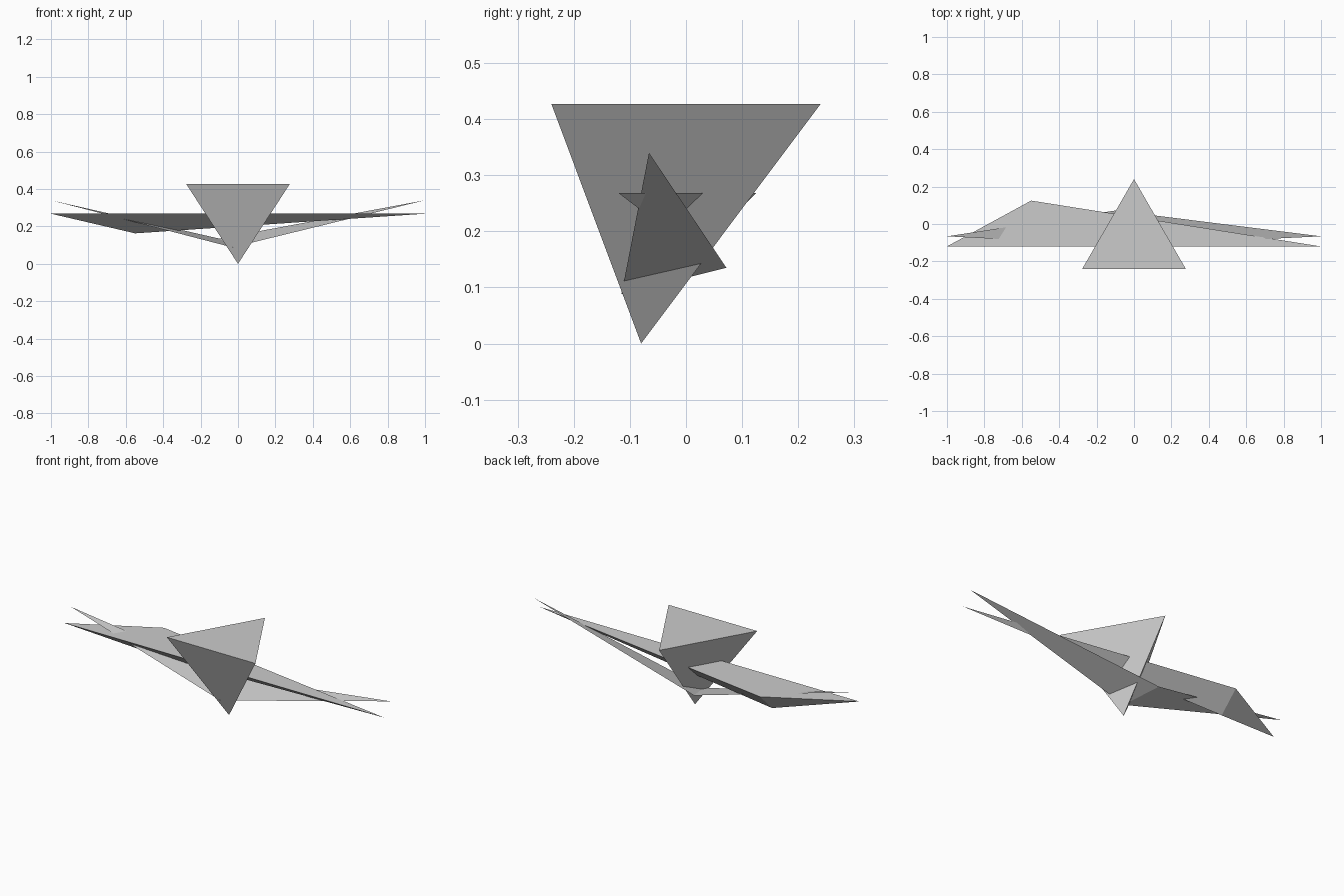
import bpy
import bmesh

cube = bpy.data.objects.get("Cube")
if cube:
    bpy.data.objects.remove(cube, do_unlink=True)

# One plain grey for everything
grey = bpy.data.materials.new("light_grey")
grey.use_nodes = True
colour = (0.6, 0.6, 0.6, 1)
grey.diffuse_color = colour
grey.node_tree.nodes["Principled BSDF"].inputs["Base Color"].default_value = colour


def finish(name, bm):
    mesh = bpy.data.meshes.new(name)
    bm.to_mesh(mesh)
    bm.free()
    mesh.materials.append(grey)
    obj = bpy.data.objects.new(name, mesh)
    bpy.context.collection.objects.link(obj)
    return obj


def pyramid(name, top, apex):
    """Closed three-sided pyramid standing on its apex."""
    bm = bmesh.new()
    ring = [bm.verts.new(p) for p in top]
    tip = bm.verts.new(apex)
    bm.faces.new(ring)
    for i in range(3):
        bm.faces.new((ring[i], tip, ring[(i + 1) % 3]))
    bmesh.ops.recalc_face_normals(bm, faces=bm.faces)
    return finish(name, bm)


# Central body: inverted pyramid
pyramid("body",
        [(-0.277, -0.24, 0.427), (0.277, -0.24, 0.427), (0, 0.24, 0.427)],
        (0, -0.08, 0))

# Long flat wing, deepest towards one end
pyramid("long_wing",
        [(-1, -0.12, 0.268), (1, -0.12, 0.268), (-0.55, 0.125, 0.268)],
        (-0.55, 0.017, 0.163))

# Thin upswept wings: two sheets sharing a keel under the body
bm = bmesh.new()
front = bm.verts.new((-0.03, -0.115, 0.088))
back = bm.verts.new((-0.1, 0.072, 0.135))
left_tip = bm.verts.new((1, -0.066, 0.34))
right_tip = bm.verts.new((-1, -0.066, 0.34))
bm.faces.new((front, left_tip, back))
bm.faces.new((front, back, right_tip))
finish("upswept_wings", bm)
